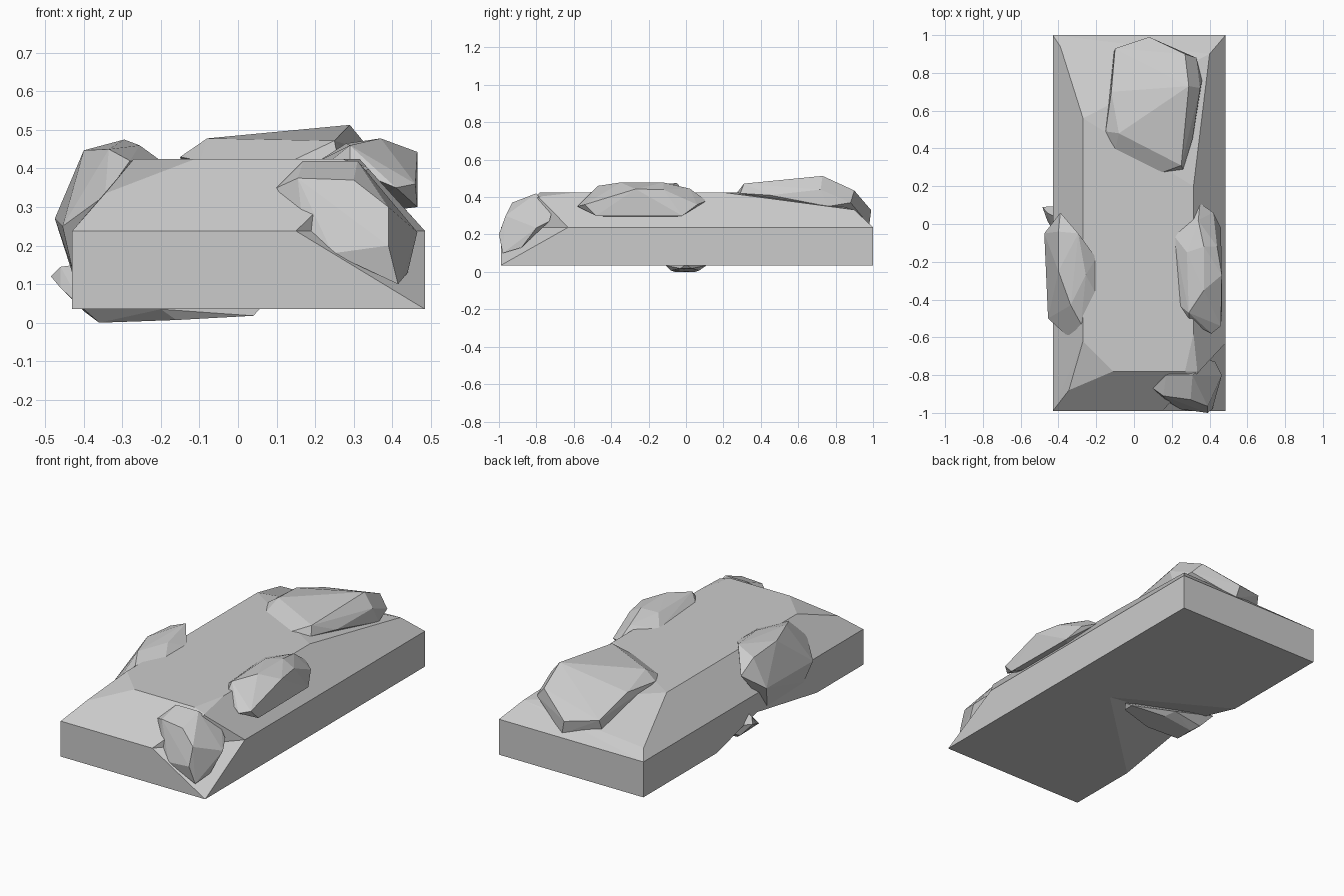
import bpy, bmesh
from mathutils import Vector


def hull(name, points):
    """Faceted convex stone through a few corner points."""
    bm = bmesh.new()
    for p in points:
        bm.verts.new(p)
    res = bmesh.ops.convex_hull(bm, input=bm.verts)
    loose = [v for v in bm.verts if not v.link_faces]
    bmesh.ops.delete(bm, geom=loose, context='VERTS')
    bmesh.ops.dissolve_limit(bm, angle_limit=0.03, verts=bm.verts, edges=bm.edges)
    bmesh.ops.recalc_face_normals(bm, faces=bm.faces)
    mesh = bpy.data.meshes.new(name)
    bm.to_mesh(mesh)
    bm.free()
    ob = bpy.data.objects.new(name, mesh)
    bpy.context.collection.objects.link(ob)
    return ob


def carve(target, cutter):
    """Subtract a cutter, then remove it."""
    mod = target.modifiers.new("carve", 'BOOLEAN')
    mod.operation = 'DIFFERENCE'
    mod.solver = 'EXACT'
    mod.object = cutter
    bpy.context.view_layer.objects.active = target
    bpy.ops.object.modifier_apply(modifier=mod.name)
    bpy.data.objects.remove(cutter)


# Slab: straight walls, bevelled shoulders, chipped corners
L, R, F, B = -0.43, 0.485, -0.99, 1.0
walls = [(x, y, z) for x in (L, R) for y in (F, B) for z in (0.035, 0.238)]
shoulders = [
    (-0.345, -0.88, 0.335), (-0.11, -0.78, 0.425), (-0.27, -0.62, 0.425),
    (-0.27, 0.56, 0.425), (-0.39, 0.94, 0.285), (0.40, 0.90, 0.332),
    (0.315, 0.20, 0.425), (0.315, -0.58, 0.425), (0.27, -0.78, 0.425),
    (0.335, -0.78, 0.403),
]
slab = hull("slab", walls + shoulders)

# Broken front right corner
corner = [(0.82, -0.27, 0.238), (-0.185, -1.35, 0.238), (0.82, -1.35, -0.371)]
carve(slab, hull("corner_cutter", corner + [(x, y, 0.7) for x, y, z in corner]))

# Hollow worn under the left edge
apex = Vector((0.17, 0.0, 0.035))
rim = [Vector((L, 0.34, 0.035)), Vector((L, -0.57, 0.035)), Vector((L, -0.03, 0.13))]
rim = [apex + (p - apex) * 1.2 for p in rim]
below = [p - Vector((0, 0, 0.1)) for p in [apex] + rim[:2]]
carve(slab, hull("hollow_cutter", [apex] + rim + below))

# Broad stone on the back of the top
hull("back_stone", [
    (-0.08, 0.48, 0.478), (0.25, 0.31, 0.472), (0.29, 0.73, 0.513),
    (0.27, 0.90, 0.435), (0.08, 0.99, 0.33), (-0.10, 0.93, 0.36),
    (-0.12, 0.70, 0.44), (-0.15, 0.49, 0.43), (-0.10, 0.39, 0.42),
    (0.14, 0.27, 0.42), (0.26, 0.29, 0.42), (0.31, 0.45, 0.41),
    (0.35, 0.72, 0.44), (0.33, 0.88, 0.37), (0.36, 0.76, 0.35),
    (0.10, 0.98, 0.25), (-0.11, 0.90, 0.27), (-0.12, 0.68, 0.35),
])

# Stone wedged in the broken corner
hull("corner_stone", [
    (0.10, -0.87, 0.35), (0.17, -0.80, 0.42), (0.31, -0.80, 0.42),
    (0.155, -0.91, 0.375), (0.30, -0.93, 0.37), (0.39, -0.965, 0.30),
    (0.39, -1.0, 0.20), (0.245, -0.98, 0.18), (0.17, -0.94, 0.23),
    (0.415, -0.98, 0.10), (0.44, -0.88, 0.13), (0.465, -0.80, 0.235),
    (0.43, -0.73, 0.27), (0.40, -0.72, 0.31), (0.15, -0.80, 0.28),
])

# Stone on the right shoulder
hull("right_stone", [
    (0.21, -0.06, 0.42), (0.24, -0.43, 0.42), (0.29, -0.52, 0.40),
    (0.28, -0.15, 0.465), (0.29, -0.47, 0.46), (0.37, -0.12, 0.478),
    (0.37, -0.35, 0.478), (0.465, -0.27, 0.443), (0.44, -0.12, 0.44),
    (0.34, 0.02, 0.445), (0.35, 0.11, 0.38), (0.42, 0.06, 0.36),
    (0.46, -0.02, 0.30), (0.465, -0.48, 0.30), (0.46, -0.54, 0.36),
    (0.41, -0.58, 0.35), (0.30, -0.20, 0.28),
])

# Stone on the left shoulder, bulging down the wall
hull("left_stone", [
    (-0.40, -0.04, 0.43), (-0.295, -0.05, 0.475), (-0.255, -0.27, 0.46),
    (-0.335, -0.43, 0.45), (-0.40, -0.25, 0.447), (-0.475, -0.05, 0.27),
    (-0.455, -0.50, 0.25), (-0.345, -0.60, 0.33), (-0.28, -0.53, 0.42),
    (-0.20, -0.37, 0.42), (-0.20, -0.18, 0.42), (-0.39, 0.06, 0.36),
    (-0.43, -0.45, 0.14), (-0.43, -0.12, 0.13), (-0.25, -0.20, 0.25),
])

# Long stone lodged in the underside hollow
hull("under_stone", [
    (-0.485, 0.09, 0.12), (-0.46, 0.06, 0.145), (-0.46, 0.02, 0.09),
    (-0.40, -0.09, 0.035), (-0.40, 0.08, 0.03), (-0.36, -0.06, 0.0),
    (-0.36, 0.05, 0.0), (-0.16, -0.08, 0.007), (-0.16, 0.07, 0.007),
    (0.04, -0.03, 0.018), (0.04, 0.03, 0.018), (0.06, 0.0, 0.04),
    (-0.20, -0.11, 0.035), (-0.20, 0.11, 0.035), (-0.35, 0.0, 0.16),
])
